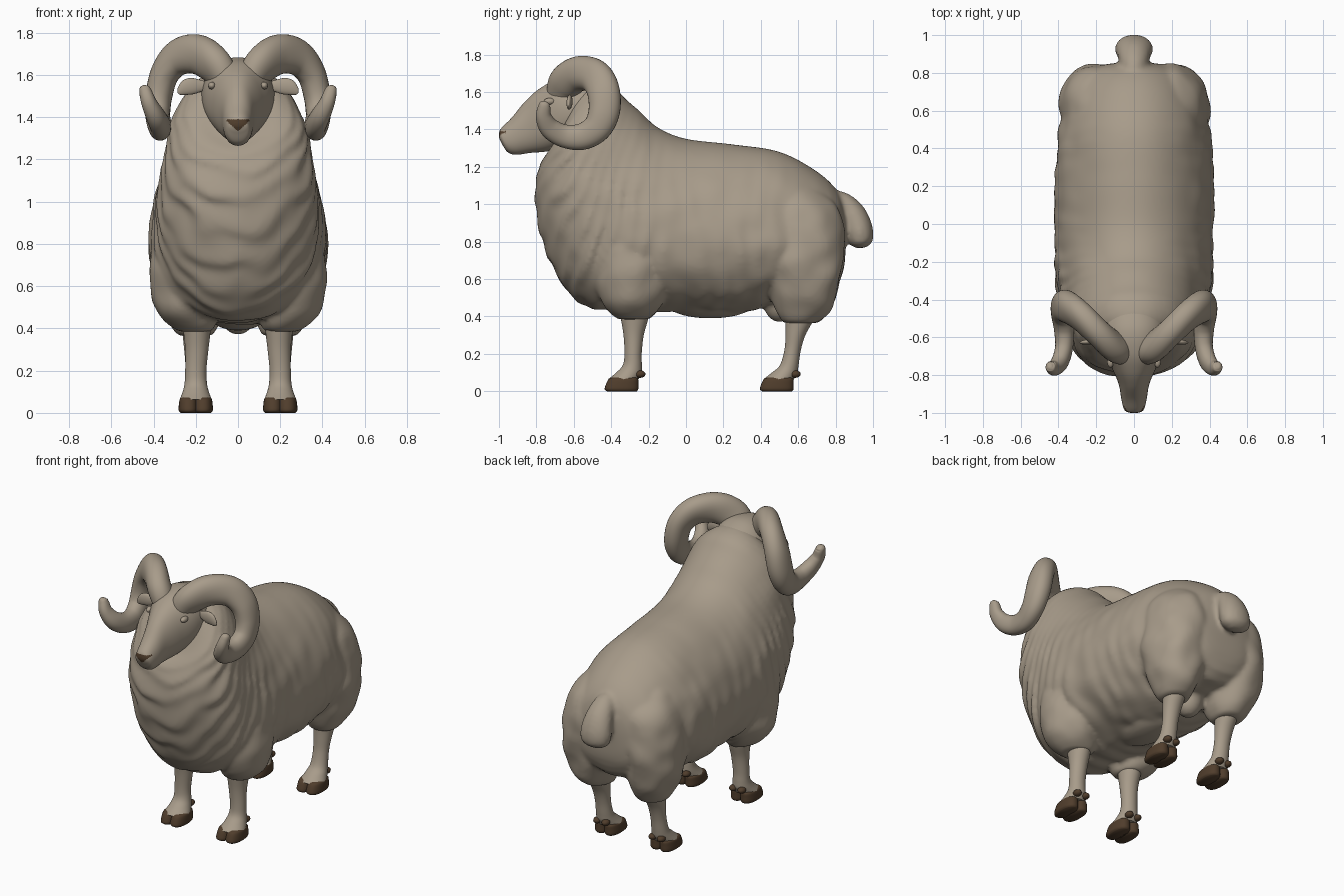
import bpy, bmesh, math
from mathutils import Vector, Matrix, noise

if "Cube" in bpy.data.objects:
    bpy.data.objects.remove(bpy.data.objects["Cube"])


def material(name, rgb):
    m = bpy.data.materials.new(name)
    m.diffuse_color = (*rgb, 1)
    m.use_nodes = True
    m.node_tree.nodes["Principled BSDF"].inputs["Base Color"].default_value = m.diffuse_color
    return m


WOOL = material("warm grey wool", (0.39, 0.33, 0.255))
BROWN = material("dark brown hoof", (0.080, 0.047, 0.025))


def spline(pts, n):
    """Catmull-Rom resampling of tuples, n steps per span."""
    out, last = [], len(pts) - 1
    for i in range(last):
        a, b, c, d = (pts[max(0, min(last, i + k))] for k in (-1, 0, 1, 2))
        for s in range(n):
            t = s / n
            out.append([0.5 * (2 * q + (r - p) * t + (2 * p - 5 * q + 4 * r - w) * t * t
                               + (3 * q - p - 3 * r + w) * t ** 3)
                        for p, q, r, w in zip(a, b, c, d)])
    return out + [list(pts[-1])]


def ring(c, u, v, seg=32, power=2.0, egg=0.0):
    """Superelliptic cross-section around c; egg narrows the +v side."""
    pts = []
    for i in range(seg):
        a = math.tau * i / seg
        cs, sn = math.cos(a), math.sin(a)
        x = math.copysign(abs(cs) ** (2 / power), cs) * (1 - egg * sn)
        y = math.copysign(abs(sn) ** (2 / power), sn)
        pts.append(Vector(c) + Vector(u) * x + Vector(v) * y)
    return pts


def loft(bm, rings):
    rows = [[bm.verts.new(p) for p in r] for r in rings]
    n = len(rows[0])
    for a, b in zip(rows, rows[1:]):
        for i in range(n):
            j = (i + 1) % n
            bm.faces.new((a[i], a[j], b[j], b[i]))
    bm.faces.new(rows[0][::-1])
    bm.faces.new(rows[-1])


def slab_rings(stations, n, egg=lambda s: 0, **kw):
    """Stations: top y, top z, bottom y, bottom z, half width."""
    out = []
    for k, (ty, tz, by, bz, w) in enumerate(spline(stations, n)):
        out.append(ring((0, (ty + by) / 2, (tz + bz) / 2), (w, 0, 0),
                        (0, (ty - by) / 2, (tz - bz) / 2), egg=egg(k / n), **kw))
    return out


def column_rings(stations, n, side=1, **kw):
    """Stations: centre x, centre y, z, radius x, radius y."""
    return [ring((side * x, y, z), (rx, 0, 0), (0, ry, 0), **kw)
            for x, y, z, rx, ry in spline(stations, n)]


def ball(bm, c, r):
    bmesh.ops.create_uvsphere(bm, u_segments=24, v_segments=16, radius=1,
                              matrix=Matrix.Translation(c) @ Matrix.Diagonal((*r, 1)))


def finish(name, bm, mats, mirror=False):
    bmesh.ops.recalc_face_normals(bm, faces=bm.faces)
    me = bpy.data.meshes.new(name)
    bm.to_mesh(me)
    bm.free()
    for m in mats:
        me.materials.append(m)
    ob = bpy.data.objects.new(name, me)
    bpy.context.collection.objects.link(ob)
    bpy.ops.object.select_all(action='DESELECT')
    bpy.context.view_layer.objects.active = ob
    ob.select_set(True)
    if mirror:
        ob.modifiers.new("mirror", 'MIRROR').use_mirror_merge = False
        bpy.ops.object.modifier_apply(modifier="mirror")
    bpy.ops.object.shade_smooth_by_angle(angle=math.radians(50))
    return ob


# Fleece: trunk, chest and neck lofted along the back, with wool folds
trunk = [(.85, .97, .855, .78, .09), (.81, 1.07, .835, .62, .225), (.70, 1.175, .75, .51, .325),
         (.5, 1.28, .5, .47, .39), (.25, 1.32, .27, .42, .415), (0, 1.35, 0, .425, .415),
         (-.15, 1.41, -.3, .43, .41), (-.25, 1.50, -.55, .46, .39), (-.32, 1.56, -.72, .68, .365),
         (-.38, 1.62, -.805, .98, .325), (-.45, 1.65, -.785, 1.2, .255), (-.53, 1.66, -.72, 1.29, .17)]
STEP = 14
rings = slab_rings(trunk, STEP, seg=96, power=2.08,
                   egg=lambda s: .16 - .12 * min(1, max(0, (s - 6) / 2)))
for k, r in enumerate(rings):
    s = k / STEP
    mid = sum(r, Vector()) / len(r)
    depth = min(1, max(0, (s - 5) / 2.5))          # folds deepen toward the chest
    ends = min(1, s / 2, len(trunk) - 1 - s)
    for i, p in enumerate(r):
        low = .5 - .5 * math.sin(math.tau * i / len(r))
        q = Vector((abs(p.x), p.y, p.z))
        wave = math.sin(math.tau * 2.1 * s + 4.5 * noise.noise(q * 3) + 1.5 * noise.noise(p * 7))
        d = (wave * (.004 + .007 * depth) * (.7 + .8 * noise.noise(p * 5)) * min(1, low * 1.6)
             + .014 * noise.noise(p * 7) * min(1, low * 2)) * ends
        r[i] = p + (p - mid).normalized() * d
bm = bmesh.new()
loft(bm, rings)
# woolly shoulders and thighs
shoulder = [(.2, -.28, .385, .075, .08), (.22, -.285, .42, .115, .125), (.245, -.29, .48, .14, .165),
            (.258, -.29, .57, .155, .185), (.255, -.29, .7, .16, .19),
            (.24, -.28, .85, .15, .18), (.2, -.27, 1.0, .1, .12)]
thigh = [(.2, .61, .365, .08, .09), (.205, .62, .42, .115, .14), (.215, .625, .52, .155, .18),
         (.22, .63, .66, .18, .207), (.2, .63, .82, .19, .217),
         (.17, .60, .98, .18, .21), (.14, .55, 1.1, .12, .14)]
for limb in (shoulder, thigh):
    for side in (1, -1):
        rs = column_rings(limb, 10, side, seg=64)
        for r in rs:
            mid = sum(r, Vector()) / len(r)
            for i, p in enumerate(r):
                r[i] = p + (p - mid).normalized() * .016 * noise.noise(p * 8)
        loft(bm, rs)
# belly bulges
ball(bm, (0, .13, .455), (.13, .22, .065))
ball(bm, (0, .5, .47), (.085, .085, .1))
# tail
tail = [(.78, 1.08, .78, .95, .06), (.87, 1.055, .84, .9, .075), (.95, .985, .845, .86, .09),
        (.995, .89, .855, .83, .1), (1.0, .81, .875, .785, .09), (.97, .772, .92, .762, .04)]
loft(bm, slab_rings(tail, 6))
fleece = finish("fleece_body", bm, [WOOL])
mod = fleece.modifiers.new("blend", 'REMESH')
mod.mode, mod.voxel_size, mod.use_smooth_shade = 'VOXEL', .014, True
bpy.ops.object.modifier_apply(modifier="blend")
mod = fleece.modifiers.new("soften", 'SMOOTH')
mod.factor, mod.iterations = .5, 5
bpy.ops.object.modifier_apply(modifier="soften")
bpy.ops.object.shade_smooth()

# Head with brown nose patch
head = [(-1.0, 1.375, -.999, 1.355, .02), (-.995, 1.395, -.985, 1.325, .045),
        (-.98, 1.415, -.955, 1.28, .058),
        (-.93, 1.465, -.91, 1.265, .068), (-.86, 1.55, -.83, 1.275, .082),
        (-.78, 1.62, -.73, 1.285, .12), (-.68, 1.67, -.62, 1.32, .165),
        (-.55, 1.68, -.5, 1.35, .17), (-.4, 1.62, -.42, 1.4, .12)]
bm = bmesh.new()
loft(bm, slab_rings(head, 10, seg=64, power=2.15, egg=lambda s: .05))
for f in bm.faces:
    c = f.calc_center_median()
    f.material_index = int(c.y < -.96 and c.z < 1.39 and abs(c.x) < 1.1 * (c.z - 1.333))
finish("head", bm, [WOOL, BROWN])

# Eyes
bm = bmesh.new()
ball(bm, (.124, -.73, 1.55), (.018, .03, .018))
finish("eyes", bm, [WOOL], True)

# Ears
bm = bmesh.new()
ear = [(.12, 1.545, .015), (.17, 1.55, .026), (.215, 1.548, .038), (.255, 1.54, .034),
       (.28, 1.525, .018), (.287, 1.52, .004)]
loft(bm, [ring((x, -.62 - .1 * (x - .2), z), (0, .4 * r, 0), (.2 * r, 0, r), seg=20)
          for x, z, r in spline(ear, 5)])
finish("ears", bm, [WOOL], True)

# Horns: curled tapering sweep, cross-section turned toward the coil axis
horn = [(.055, -.655, 1.56, .088), (.11, -.645, 1.645, .095), (.19, -.575, 1.697, .094),
        (.28, -.49, 1.685, .091), (.345, -.443, 1.61, .088), (.375, -.437, 1.50, .084),
        (.38, -.475, 1.41, .077), (.37, -.555, 1.362, .071), (.37, -.65, 1.365, .062),
        (.39, -.725, 1.405, .055), (.42, -.76, 1.465, .043), (.438, -.758, 1.52, .033),
        (.441, -.752, 1.541, .024), (.441, -.749, 1.549, .008)]
pts = spline(horn, 8)
bm = bmesh.new()
rings = []
for i, (x, y, z, r) in enumerate(pts):
    p = Vector((x, y, z))
    t = (Vector(pts[min(i + 1, len(pts) - 1)][:3]) - Vector(pts[max(i - 1, 0)][:3])).normalized()
    n = Vector((0, y + .58, z - 1.53))
    n = (n - t * n.dot(t)).normalized()
    flat = .76 + .24 * max(0, i / len(pts) - .6) / .4   # rounder toward the tip
    rings.append(ring(p, n * r, t.cross(n) * r * flat, seg=28, power=2.2))
loft(bm, rings)
finish("horns", bm, [WOOL], True)

# Legs with cloven hooves and dewclaws
front = [(.2, -.28, .50, .075, .085), (.195, -.275, .40, .066, .075), (.195, -.28, .30, .055, .054),
         (.2, -.283, .2, .05, .046), (.2, -.287, .14, .053, .051), (.2, -.305, .10, .062, .068),
         (.2, -.335, .064, .076, .082)]
hind = [(.2, .61, .5, .08, .1), (.2, .61, .4, .066, .08), (.2, .585, .3, .055, .053),
        (.2, .57, .22, .049, .044), (.2, .552, .14, .053, .05), (.2, .527, .1, .062, .068),
        (.2, .495, .064, .076, .082)]
for name, leg in (("front", front), ("hind", hind)):
    bm = bmesh.new()
    loft(bm, column_rings(leg, 6, seg=32))
    finish(name + "_legs", bm, [WOOL], True)
    y = leg[-1][1]
    bm = bmesh.new()
    for dx in (-.034, .034):
        toe = [(.2 + dx, y - .008, 0, .038, .08), (.2 + dx, y - .01, .012, .047, .09),
               (.2 + dx, y - .006, .04, .046, .086), (.2 + dx, y, .064, .042, .079),
               (.2 + dx, y + .004, .073, .034, .066)]
        loft(bm, column_rings(toe, 4, seg=28, power=2.3))
    finish(name + "_hooves", bm, [BROWN], True)
    bm = bmesh.new()
    for dx in (-.03, .03):
        ball(bm, (.2 + dx, y + .088, .092), (.024, .03, .02))
    finish(name + "_dewclaws", bm, [BROWN], True)
